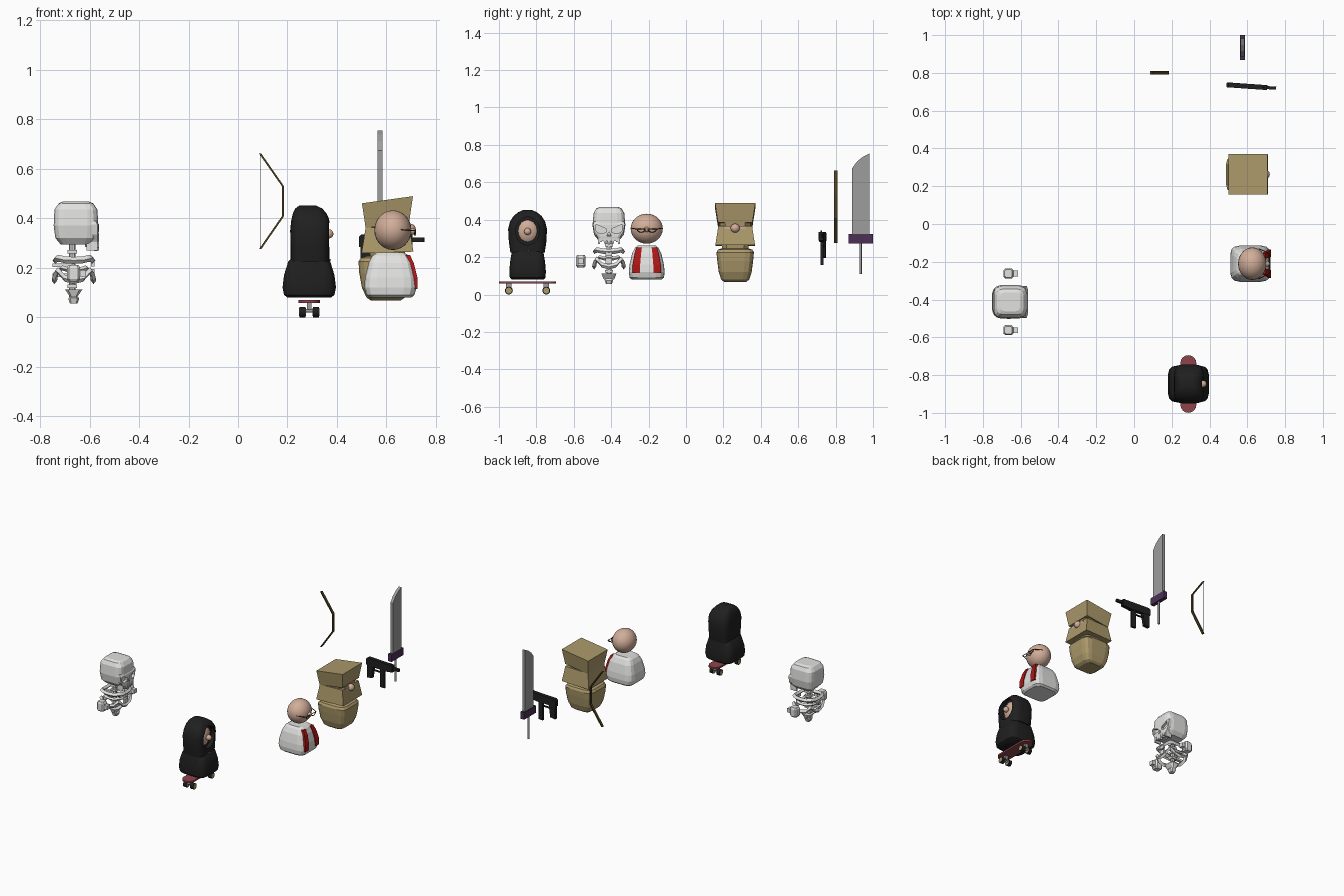
import bpy, bmesh, math
from mathutils import Vector, Matrix

if "Cube" in bpy.data.objects:
    bpy.data.objects.remove(bpy.data.objects["Cube"])


def mat(name, r, g, b):
    m = bpy.data.materials.new(name)
    m.diffuse_color = (r, g, b, 1)
    m.use_nodes = True
    m.node_tree.nodes["Principled BSDF"].inputs["Base Color"].default_value = m.diffuse_color
    return m


WHITE = mat("white", .75, .75, .74)
BLACK = mat("black", .014, .014, .014)
SKIN = mat("skin", .64, .42, .32)
RED = mat("red", .42, .008, .008)
TAN = mat("tan", .41, .32, .145)
MAROON = mat("maroon", .27, .06, .07)
GREY = mat("grey", .34, .34, .34)
PURPLE = mat("purple", .07, .03, .09)
BROWN = mat("brown", .075, .05, .014)


def finish(name, bm, m, smooth=None):
    bmesh.ops.recalc_face_normals(bm, faces=bm.faces)
    me = bpy.data.meshes.new(name)
    bm.to_mesh(me)
    bm.free()
    ob = bpy.data.objects.new(name, me)
    me.materials.append(m)
    bpy.context.collection.objects.link(ob)
    if smooth:
        bpy.context.view_layer.objects.active = ob
        bpy.ops.object.select_all(action='DESELECT')
        ob.select_set(True)
        bpy.ops.object.shade_smooth_by_angle(angle=math.radians(smooth))
    return ob


def skin_rings(bm, rings, caps=True, closed=False):
    vs = [[bm.verts.new(p) for p in r] for r in rings]
    n = len(vs[0])
    for a, b in zip(vs, vs[1:] + ([vs[0]] if closed else [])):
        for i in range(n):
            bm.faces.new((a[i], a[(i + 1) % n], b[(i + 1) % n], b[i]))
    if caps and not closed:
        bm.faces.new(vs[0])
        bm.faces.new(vs[-1])


def loft(name, secs, m, n=16, p=4, slant=0, smooth=None):
    """Stack of superellipse sections (z, cx, cy, half_x, half_y)."""
    unit = []
    for i in range(n):
        t = 2 * math.pi * (i + .5) / n
        unit.append([math.copysign(abs(f) ** (2 / p), f) for f in (math.cos(t), math.sin(t))])
    k = max(u[0] for u in unit)
    bm = bmesh.new()
    skin_rings(bm, [[(cx + hx * u / k, cy + hy * v / k, z + slant * hx * u / k) for u, v in unit]
                    for z, cx, cy, hx, hy in secs])
    return finish(name, bm, m, smooth)


def prism(name, pts, vec, m):
    bm = bmesh.new()
    v = Vector(vec)
    skin_rings(bm, [[Vector(p) - v / 2 for p in pts], [Vector(p) + v / 2 for p in pts]])
    return finish(name, bm, m)


def box(name, c, s, m):
    x, y, z = c
    return loft(name, [(z - s[2] / 2, x, y, s[0] / 2, s[1] / 2), (z + s[2] / 2, x, y, s[0] / 2, s[1] / 2)], m, 4)


def rod(name, a, b, r, m, n=10):
    a, b = Vector(a), Vector(b)
    q = (b - a).to_track_quat('Z', 'Y')
    ring = [q @ Vector((r * math.cos(2 * math.pi * i / n), r * math.sin(2 * math.pi * i / n), 0)) for i in range(n)]
    bm = bmesh.new()
    skin_rings(bm, [[a + p for p in ring], [b + p for p in ring]])
    return finish(name, bm, m, 40)


def ball(name, c, r, m, seg=20):
    bm = bmesh.new()
    bmesh.ops.create_uvsphere(bm, u_segments=seg, v_segments=seg // 2, radius=1,
                              matrix=Matrix.Translation(c) @ Matrix.Diagonal((*r, 1)))
    return finish(name, bm, m, 60)


def cut(ob, cutter):
    mod = ob.modifiers.new("cut", 'BOOLEAN')
    mod.operation, mod.solver, mod.object = 'DIFFERENCE', 'EXACT', cutter
    cutter.hide_render = True
    cutter.hide_viewport = True


# ---- skeleton, facing +x
X, Y = -.655, -.412
skull = loft("skull", [(.295, X, Y, .062, .06), (.32, X, Y, .083, .08), (.37, X, Y, .09, .088),
                       (.435, X, Y, .087, .082), (.46, X, Y, .07, .068), (.468, X, Y, .052, .05)], WHITE, 16, 5)
face = loft("skull_face", [(.285, -.592, Y, .026, .05), (.31, -.59, Y, .028, .062), (.335, -.59, Y, .028, .078),
                           (.375, -.592, Y, .03, .085), (.39, -.595, Y, .024, .08)], WHITE, 8, 7)
for s in (-1, 1):
    eye = prism("eye_cutter", [(-.55, Y + s * a, z) for a, z in ((.016, .332), (.016, .352), (.07, .375), (.07, .34), (.05, .325))],
                (.06, 0, 0), WHITE)
    cut(face, eye)
    cut(skull, eye)
cut(face, prism("nose_cutter", [(-.56, Y - .012, .312), (-.56, Y + .012, .312), (-.56, Y, .338)], (.03, 0, 0), WHITE))
for i in range(-2, 3):
    z0 = .268 + .006 * abs(i)
    loft("tooth", [(z0, -.572, Y + i * .021, .009, .005), (.30, -.574, Y + i * .022, .012, .009)], WHITE, 4)
for s in (-1, 1):
    box("jaw_side", (-.59, Y + s * .054, .295), (.045, .01, .05), WHITE)


def rib(name, z, hx, hy, sag, w, h):
    rings = []
    for i in range(24):
        t = 2 * math.pi * i / 24
        c, s = [math.copysign(abs(f) ** .55, f) for f in (math.cos(t), math.sin(t))]
        zz = z - sag * math.cos(4 * t)
        rings.append([(X - .008 + (hx - a) * c, Y + (hy - a) * s, zz + b) for a, b in ((0, 0), (w, h), (2 * w, 0), (w, -h))])
    bm = bmesh.new()
    skin_rings(bm, rings, closed=True)
    finish(name, bm, WHITE)


rib("upper_rib", .234, .087, .087, .004, .012, .014)
rib("middle_rib", .195, .066, .068, .004, .01, .010)
rib("lower_rib", .168, .09, .09, .02, .011, .014)
rod("spine", (X - .015, Y, .08), (X - .015, Y, .30), .014, WHITE, 8)
for z in (.125, .16, .2, .235, .265):
    box("vertebra", (X - .015, Y, z), (.04, .042, .014), WHITE)
    if z in (.16, .2):
        box("sternum", (X + .068, Y, z + .02), (.014, .035, .03), WHITE)
        box("rib_link", (X - .06, Y, z + .01), (.07, .02, .014), WHITE)
loft("pelvis", [(.055, -.664, Y, .015, .016), (.075, -.664, Y, .022, .022), (.085, -.664, Y, .016, .03),
                (.112, -.664, Y, .035, .04)], WHITE, 8)
for s in (-1, 1):
    y = Y + s * .15
    loft("hand", [(.145, -.665, y, .02, .02), (.155, -.665, y, .027, .026), (.2, -.665, y, .027, .026),
                  (.212, -.665, y, .02, .02)], WHITE, 8)
    box("thumb", (-.63, y, .178), (.03, .03, .028), WHITE)

# ---- hooded figure on a skateboard
X, Y = .288, -.847
loft("robe", [(.08, X, Y, .088, .085), (.09, X, Y, .102, .095), (.12, X, Y, .108, .098), (.17, X, Y, .102, .094),
              (.225, X, Y, .085, .085), (.25, X, Y, .06, .06)], BLACK, 16, 5, smooth=35)
hood = loft("hood", [(.225, X + .003, Y, .078, .092), (.28, X + .003, Y, .078, .1), (.35, X + .003, Y, .08, .104),
                     (.39, X + .005, Y, .078, .094), (.42, X + .002, Y, .068, .075), (.44, X - .002, Y, .054, .05),
                     (.451, X - .006, Y, .035, .025)], BLACK, 20, 4, smooth=35)
ring = [(.375, Y + .064 * math.cos(i * math.pi / 12), .34 + .075 * math.sin(i * math.pi / 12)) for i in range(24)]
cut(hood, prism("hood_cutter", ring, (.07, 0, 0), BLACK))
ball("hooded_face", (.31, Y, .34), (.048, .066, .076), SKIN)
ball("hooded_nose", (.366, Y, .337), (.02, .019, .019), SKIN, 14)
for s in (-1, 1):
    ball("robe_button", (X + .082, Y + s * .006, .232), (.006, .004, .004), TAN, 8)
deck = []
for i in range(18):
    t = math.pi * (i if i < 9 else i - 1) / 8
    e = 1 if i < 9 else -1
    deck.append((X + .0425 * math.cos(t), Y + e * .11 + .0425 * math.sin(t), .064))
prism("deck", deck, (0, 0, .012), MAROON)
for e in (-1, 1):
    y = Y + e * .1
    rod("truck", (X - .02, y, .026), (X + .02, y, .026), .007, GREY)
    box("truck_mount", (X, y, .045), (.02, .03, .028), GREY)
    for s in (-1, 1):
        x = X + s * .027
        rod("wheel", (x - .012, y, .021), (x + .012, y, .021), .021, BLACK, 16)
        rod("wheel_cap", (x - .0135, y, .021), (x + .0135, y, .021), .016, TAN, 16)

# ---- bald figure in a white coat
X, Y = .616, -.21
coat = [(.08, X, Y, .085, .08), (.09, X, Y, .097, .092), (.12, X, Y, .106, .096), (.16, X, Y, .103, .092),
        (.22, X, Y, .088, .078), (.25, X, Y, .073, .062), (.262, X, Y, .055, .048)]
loft("coat", coat, WHITE, 16, 5)
for s in (-1, 1):
    loft("red_stripe", [(z, X + h - .015, Y + s * o, .021, w) for z, h, o, w in
                        ((.115, .104, .056, .02), (.16, .103, .055, .02), (.22, .088, .047, .017), (.252, .073, .04, .014))], RED, 4)
ball("bald_head", (.626, Y, .352), (.075, .086, .08), SKIN, 28)
ball("bald_nose", (.702, Y, .347), (.018, .016, .014), SKIN, 14)
for s in (-1, 1):
    pts = [(.717 - .004 * (i % 2), Y + s * (.03 + .023 * math.cos(i * math.pi / 5)), .35 - .018 * math.sin(i * math.pi / 5))
           for i in range(6)]
    for a, b in zip(pts, pts[1:] + pts[:1]):
        rod("spectacle_wire", a, b, .0025, BROWN, 6)
    rod("spectacle_arm", pts[0], (.66, Y + s * .08, .354), .0025, BROWN, 6)
rod("spectacle_bridge", (.717, Y - .008, .35), (.717, Y + .008, .35), .0025, BROWN, 6)

# ---- figure in tan wraps
X, Y = .597, .263
loft("wrapped_body", [(.068, X, Y, .06, .06), (.08, X, Y, .078, .075), (.12, X, Y, .096, .088), (.18, X, Y, .107, .096),
                      (.225, X, Y, .11, .1), (.24, X, Y, .1, .092), (.247, X, Y, .08, .07)], TAN, 16, 5)
X = .604
loft("lower_wrap", [(.262, X, Y, .105, .106), (.365, X, Y, .088, .09)], TAN, 4, slant=.03)
loft("upper_wrap", [(.373, X, Y, .088, .092), (.475, X, Y, .103, .108)], TAN, 4, slant=.14)
loft("wrap_core", [(.24, X, Y, .07, .07), (.4, X, Y, .083, .085)], TAN, 8)
ball("wrapped_nose", (.695, Y, .355), (.024, .025, .024), SKIN, 16)
for s in (-1, 1):
    box("wrapped_cheek", (.68, Y + s * .038, .355), (.03, .034, .024), SKIN)

# ---- bow
limb = [(.09, .8, .662), (.182, .8, .53), (.182, .8, .408), (.09, .8, .275)]
outer = [(x + .004, y, z) for x, y, z in limb]
inner = [(x - .005, y, z) for x, y, z in reversed(limb)]
prism("bow_limb", outer + inner, (0, .018, 0), BROWN)
rod("bow_string", limb[0], limb[-1], .0015, GREY, 6)

# ---- pistol with forward magazine, turned slightly
def gun(name, pts, w):
    ob = prism(name, [(x, 0, z) for x, z in pts], (0, w, 0), BLACK)
    ob.matrix_world = Matrix.Translation((.62, .728, 0)) @ Matrix.Rotation(math.radians(-4), 4, 'Z')


gun("gun_body", [(-.13, .285), (-.13, .325), (-.12, .335), (.085, .335), (.085, .29), (.02, .28)], .026)
gun("gun_grip", [(-.125, .29), (-.072, .29), (-.085, .2), (-.125, .195)], .022)
gun("gun_magazine", [(-.02, .29), (.015, .29), (.015, .157), (-.02, .157)], .014)
gun("gun_trigger_guard", [(-.08, .262), (-.02, .262), (-.02, .254), (-.08, .254)], .01)
gun("gun_muzzle", [(.08, .305), (.08, .323), (.133, .323), (.133, .305)], .016)
gun("gun_sight", [(.06, .33), (.06, .343), (.07, .343), (.07, .33)], .006)

# ---- broad sword
X = .574
prism("blade", [(X, y, z) for y, z in ((.888, .3), (.888, .675), (.915, .712), (.948, .738), (.982, .755), (.982, .3))],
      (.02, 0, 0), GREY)
box("sword_guard", (X, .934, .298), (.028, .132, .05), PURPLE)
rod("sword_handle", (X, .933, .11), (X, .933, .28), .007, GREY)
